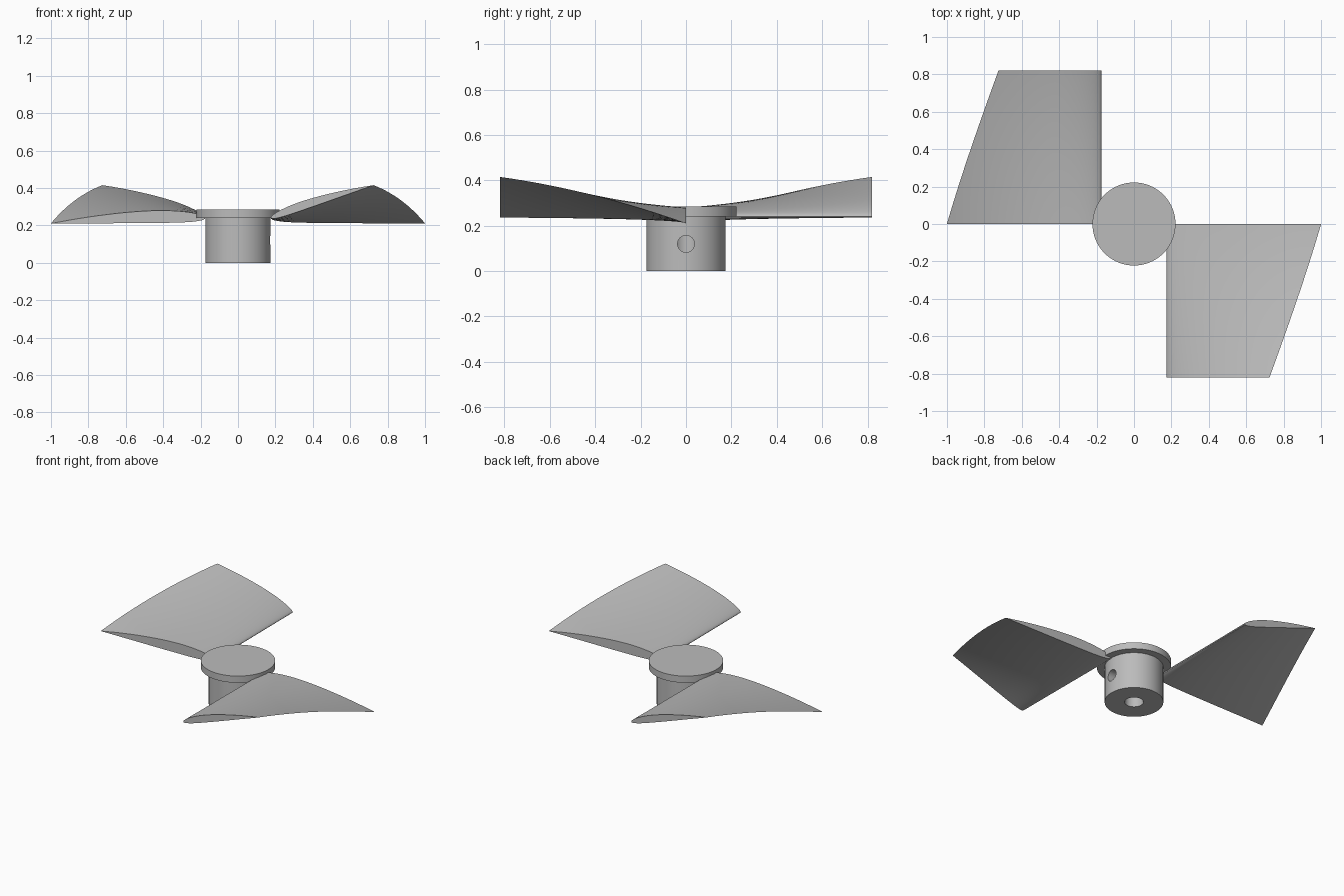
import bpy, bmesh, math

if "Cube" in bpy.data.objects:
    bpy.data.objects.remove(bpy.data.objects["Cube"], do_unlink=True)

# Single grey material
grey = bpy.data.materials.new("plain_grey")
grey.use_nodes = True
colour = (0.5, 0.5, 0.5, 1)
grey.diffuse_color = colour
grey.node_tree.nodes["Principled BSDF"].inputs["Base Color"].default_value = colour


def finish(obj):
    if not obj.data.materials:
        obj.data.materials.append(grey)
    bpy.ops.object.select_all(action='DESELECT')
    obj.select_set(True)
    bpy.context.view_layer.objects.active = obj
    bpy.ops.object.shade_smooth_by_angle(angle=math.radians(30))


def cylinder(name, radius, low, high):
    bpy.ops.mesh.primitive_cylinder_add(vertices=96, radius=radius, depth=high - low,
                                        location=(0, 0, (low + high) / 2))
    obj = bpy.context.object
    obj.name = name
    obj.data.materials.append(grey)
    return obj


def cut(obj, cutter):
    cutter.hide_render = True
    mod = obj.modifiers.new("hole", 'BOOLEAN')
    mod.operation = 'DIFFERENCE'
    mod.solver = 'EXACT'
    mod.object = cutter
    bpy.context.view_layer.update()
    bpy.context.view_layer.objects.active = obj
    bpy.ops.object.modifier_apply(modifier=mod.name)
    bpy.data.objects.remove(cutter, do_unlink=True)


# Hub with a shaft bore from below and a set screw hole on the left side
hub = cylinder("hub", 0.175, 0, 0.24)
cut(hub, cylinder("bore_cutter", 0.056, -0.1, 0.22))
screw = cylinder("screw_cutter", 0.037, 0, 0.25)
screw.rotation_euler.y = math.pi / 2
screw.location = (0.125, 0, 0.12)
cut(hub, screw)
finish(hub)

# Cap disc
finish(cylinder("cap", 0.222, 0.24, 0.284))


# Cambered aerofoil outline, unit chord, nose at the origin
def aerofoil(steps=28, thick=0.08, camber=0.02, peak=0.4):
    upper, lower = [], []
    for i in range(steps + 1):
        u = (1 - math.cos(math.pi * i / steps)) / 2
        half = 5 * thick * (0.2969 * math.sqrt(u) - 0.126 * u - 0.3516 * u**2
                            + 0.2843 * u**3 - 0.1036 * u**4)
        side = peak if u < peak else 1 - peak
        mid = camber * (1 - ((u - peak) / side) ** 2)
        upper.append((u, mid + half))
        lower.append((u, mid - half))
    return upper + lower[-2:0:-1]


# Blade lofted along y, tapering and twisting about its leading edge
def blade(name, turn, stations=24, length=0.82):
    bm = bmesh.new()
    rings = []
    for i in range(stations + 1):
        t = i / stations
        chord = 0.826 + (0.577 - 0.826) * t
        angle = math.radians(-2.1 + 19.75 * t)
        c, s = math.cos(angle), math.sin(angle)
        rings.append([bm.verts.new((turn * (0.175 + chord * (u * c - w * s)),
                                    -turn * length * t,
                                    0.24 + chord * (u * s + w * c)))
                      for u, w in aerofoil()])
    for a, b in zip(rings, rings[1:]):
        for j in range(len(a)):
            k = (j + 1) % len(a)
            bm.faces.new((a[j], a[k], b[k], b[j]))
    bm.faces.new(rings[0])
    bm.faces.new(rings[-1])
    bmesh.ops.recalc_face_normals(bm, faces=bm.faces)
    mesh = bpy.data.meshes.new(name)
    bm.to_mesh(mesh)
    bm.free()
    obj = bpy.data.objects.new(name, mesh)
    bpy.context.collection.objects.link(obj)
    finish(obj)


blade("left_blade", 1)
blade("right_blade", -1)
